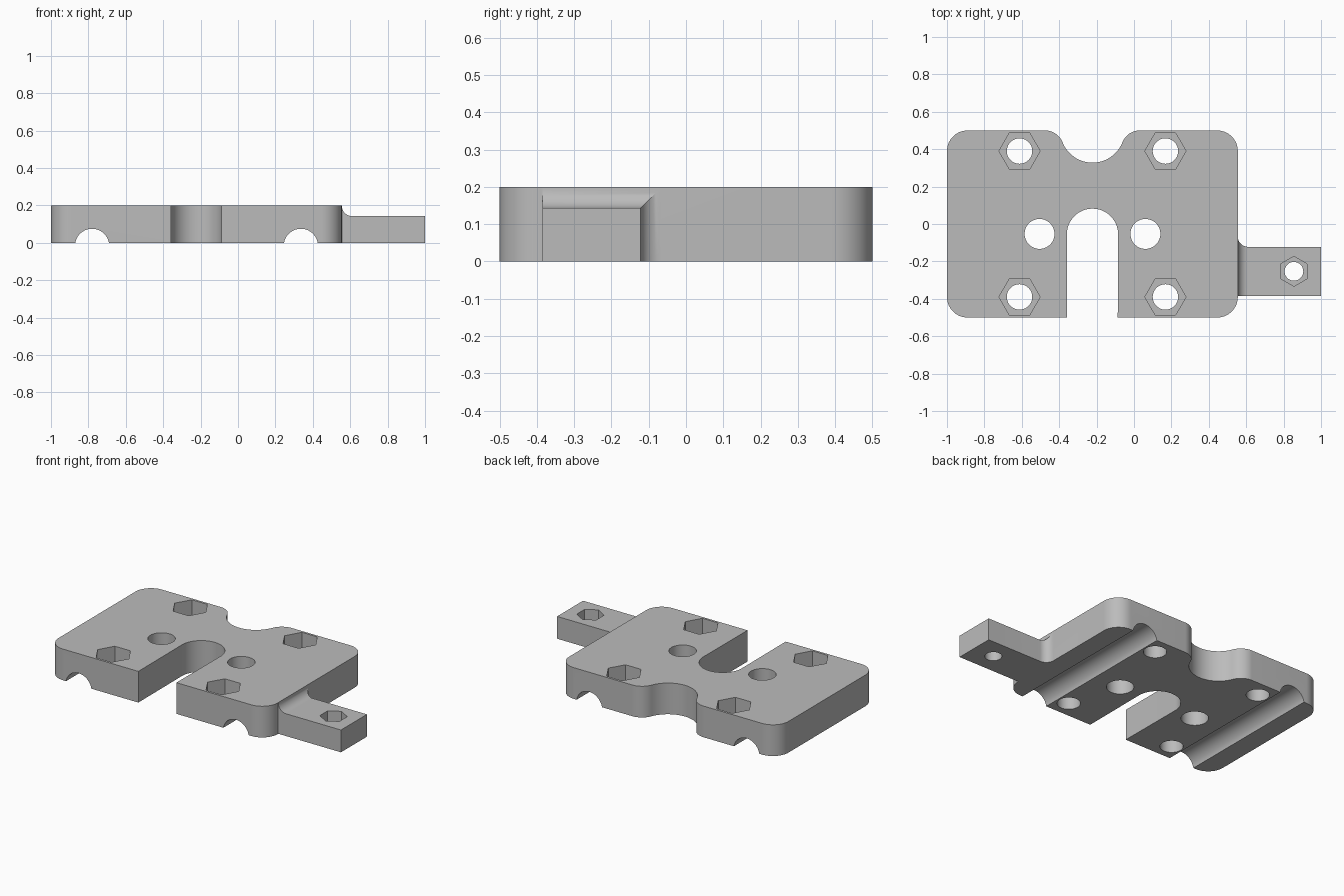
import bpy, bmesh
from math import sin, cos, radians, sqrt, atan2, degrees

cube = bpy.data.objects.get("Cube")
if cube:
    bpy.data.objects.remove(cube, do_unlink=True)

grey = bpy.data.materials.new("plain grey")
grey.use_nodes = True
grey.diffuse_color = (0.5, 0.5, 0.5, 1)
grey.node_tree.nodes["Principled BSDF"].inputs["Base Color"].default_value = (0.5, 0.5, 0.5, 1)

MID = -0.222      # symmetry line of the plate
HEIGHT = 0.2


def arc(cx, cy, r, start, end, steps=16):
    angles = [radians(start + (end - start) * i / steps) for i in range(steps + 1)]
    return [(cx + r * cos(a), cy + r * sin(a)) for a in angles]


def loft(name, rings):
    """Solid through equal-length rings of 3D points, capped at both ends."""
    bm = bmesh.new()
    loops = [[bm.verts.new(p) for p in ring] for ring in rings]
    for a, b in zip(loops, loops[1:]):
        for i in range(len(a)):
            j = (i + 1) % len(a)
            bm.faces.new((a[i], a[j], b[j], b[i]))
    bm.faces.new(loops[0][::-1])
    bm.faces.new(loops[-1])
    bmesh.ops.recalc_face_normals(bm, faces=bm.faces)
    mesh = bpy.data.meshes.new(name)
    bm.to_mesh(mesh)
    bm.free()
    mesh.materials.append(grey)
    obj = bpy.data.objects.new(name, mesh)
    bpy.context.collection.objects.link(obj)
    return obj


def prism(name, outline, z0, z1):
    return loft(name, [[(x, y, z) for x, y in outline] for z in (z0, z1)])


def combine(target, tool, operation):
    mod = target.modifiers.new(operation, 'BOOLEAN')
    mod.operation, mod.solver, mod.object = operation, 'EXACT', tool
    tool.hide_render = True
    bpy.context.view_layer.objects.active = target
    bpy.ops.object.modifier_apply(modifier=mod.name)
    bpy.data.objects.remove(tool, do_unlink=True)


def drill(target, x, y, r):
    combine(target, prism("hole_cutter", arc(x, y, r, 0, 352.5, 47), -0.1, 0.3), 'DIFFERENCE')


def nut_pocket(target, x, y, r, turn, floor):
    combine(target, prism("nut_cutter", arc(x, y, r, turn, turn + 300, 5), floor, 0.3), 'DIFFERENCE')


# Plate outline: rounded corners, front slot and rounded back notch
tilt = degrees(atan2(0.1, 0.253))
outline = (
    arc(-0.89, -0.39, 0.11, 180, 270)
    + [(MID - 0.135, -0.5)] + arc(MID, -0.055, 0.137, 180, 0, 32) + [(MID + 0.135, -0.5)]
    + arc(0.445, -0.39, 0.11, 270, 360)
    + arc(0.445, 0.39, 0.11, 0, 90)
    + arc(MID + 0.253, 0.4, 0.1, 90, 180 - tilt)[:-1]
    + arc(MID, 0.5, 0.172, -tilt, tilt - 180, 32)
    + arc(MID - 0.253, 0.4, 0.1, tilt, 90)[1:]
    + arc(-0.89, 0.39, 0.11, 90, 180)
)
plate = prism("mounting_plate", outline, 0, HEIGHT)

# Side arm, flaring into the plate on its top and back faces
FLARE = 0.055
sections = [(0.53, FLARE)]
for i in range(13):
    a = radians(90 * i / 12)
    sections.append((0.555 + FLARE * (1 - cos(a)), FLARE * (1 - sin(a))))
sections.append((1.0, 0))
arm = loft("side_arm", [
    [(x, -0.385, 0), (x, -0.122 + e, 0), (x, -0.122 + e, 0.143 + e), (x, -0.385, 0.143 + e)]
    for x, e in sections])
combine(plate, arm, 'UNION')

# Rod grooves along the underside
for side in (-1, 1):
    ring = arc(MID + side * 0.558, -0.0165, 0.0915, 0, 352.5, 47)
    groove = loft("groove_cutter", [[(x, y, z) for x, z in ring] for y in (-0.7, 0.7)])
    combine(plate, groove, 'DIFFERENCE')

# Bolt holes with nut pockets, and the two plain holes
for side in (-1, 1):
    for y in (-0.39, 0.39):
        nut_pocket(plate, MID + side * 0.39, y, 0.11, 0, 0.1)
        drill(plate, MID + side * 0.39, y, 0.068)
    drill(plate, MID + side * 0.283, -0.053, 0.08)
nut_pocket(plate, 0.855, -0.253, 0.08, 30, 0.07)
drill(plate, 0.855, -0.253, 0.05)

# Smooth shading on the curved walls
bpy.ops.object.select_all(action='DESELECT')
plate.select_set(True)
bpy.context.view_layer.objects.active = plate
bpy.ops.object.shade_smooth_by_angle(angle=radians(25))
